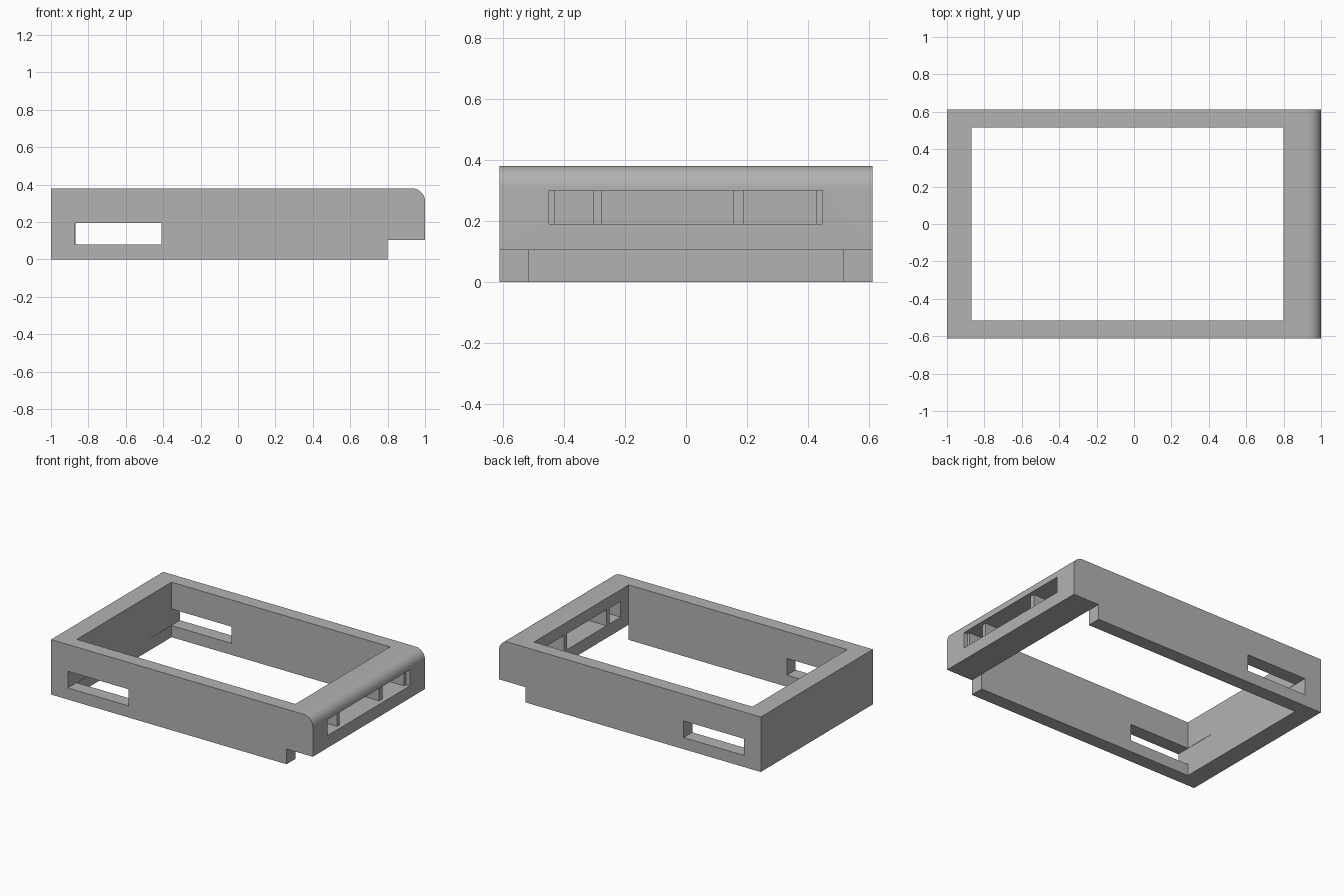
import bpy, bmesh, math

old = bpy.data.objects.get("Cube")
if old:
    bpy.data.objects.remove(old, do_unlink=True)

HALF_Y, HEIGHT, ROUND = 0.612, 0.38, 0.07
STEP_X, STEP_Z = 0.80, 0.105

gray = bpy.data.materials.new("plain gray")
gray.use_nodes = True
color = (0.45, 0.45, 0.45, 1)
gray.diffuse_color = color
gray.node_tree.nodes["Principled BSDF"].inputs["Base Color"].default_value = color


def mesh_object(name, bm):
    bmesh.ops.recalc_face_normals(bm, faces=bm.faces)
    mesh = bpy.data.meshes.new(name)
    bm.to_mesh(mesh)
    bm.free()
    mesh.materials.append(gray)
    obj = bpy.data.objects.new(name, mesh)
    bpy.context.collection.objects.link(obj)
    return obj


def extrude_profile(name, points, half_width):
    bm = bmesh.new()
    face = bm.faces.new([bm.verts.new((x, -half_width, z)) for x, z in points])
    moved = bmesh.ops.extrude_face_region(bm, geom=[face])["geom"]
    verts = [v for v in moved if isinstance(v, bmesh.types.BMVert)]
    bmesh.ops.translate(bm, verts=verts, vec=(0, 2 * half_width, 0))
    return mesh_object(name, bm)


def cut_box(target, name, xs, ys, zs):
    """Subtract a box given by its extents on each axis."""
    bm = bmesh.new()
    bmesh.ops.create_cube(bm, size=1)
    for v in bm.verts:
        v.co = [(a + b) / 2 + c * (b - a) for c, (a, b) in zip(v.co, (xs, ys, zs))]
    cutter = mesh_object(name, bm)
    cutter.hide_render = True
    mod = target.modifiers.new(name, 'BOOLEAN')
    mod.operation, mod.solver, mod.object = 'DIFFERENCE', 'EXACT', cutter
    bpy.context.view_layer.objects.active = target
    bpy.ops.object.modifier_apply(modifier=name)
    bpy.data.objects.remove(cutter, do_unlink=True)


# Block with a stepped underside and one rounded top edge
arc = [(1 - ROUND + ROUND * math.cos(a), HEIGHT - ROUND + ROUND * math.sin(a))
       for a in (math.radians(90 * i / 16) for i in range(17))]
outline = [(-1, 0), (STEP_X, 0), (STEP_X, STEP_Z), (1, STEP_Z)] + arc + [(-1, HEIGHT)]
frame = extrude_profile("case_frame", outline, HALF_Y)

# Large central opening
cut_box(frame, "opening", (-0.87, STEP_X), (-0.517, 0.517), (-0.1, 0.5))

# Side slots, slightly scoring the inside of the end wall
for side in (-1, 1):
    span = sorted((side * 0.285, side * 0.7))
    cut_box(frame, "side_slot", (-0.872, -0.41), span, (0.08, 0.195))

# Shallow port recess and the three port windows behind it
port_z = (0.19, 0.30)
cut_box(frame, "port_recess", (0.97, 1.1), (-0.45, 0.447), port_z)
for span in ((-0.43, -0.305), (-0.275, 0.155), (0.19, 0.427)):
    cut_box(frame, "port_window", (0.7, 1.1), span, port_z)

bpy.ops.object.select_all(action='DESELECT')
frame.select_set(True)
bpy.context.view_layer.objects.active = frame
bpy.ops.object.shade_smooth_by_angle(angle=math.radians(30))
